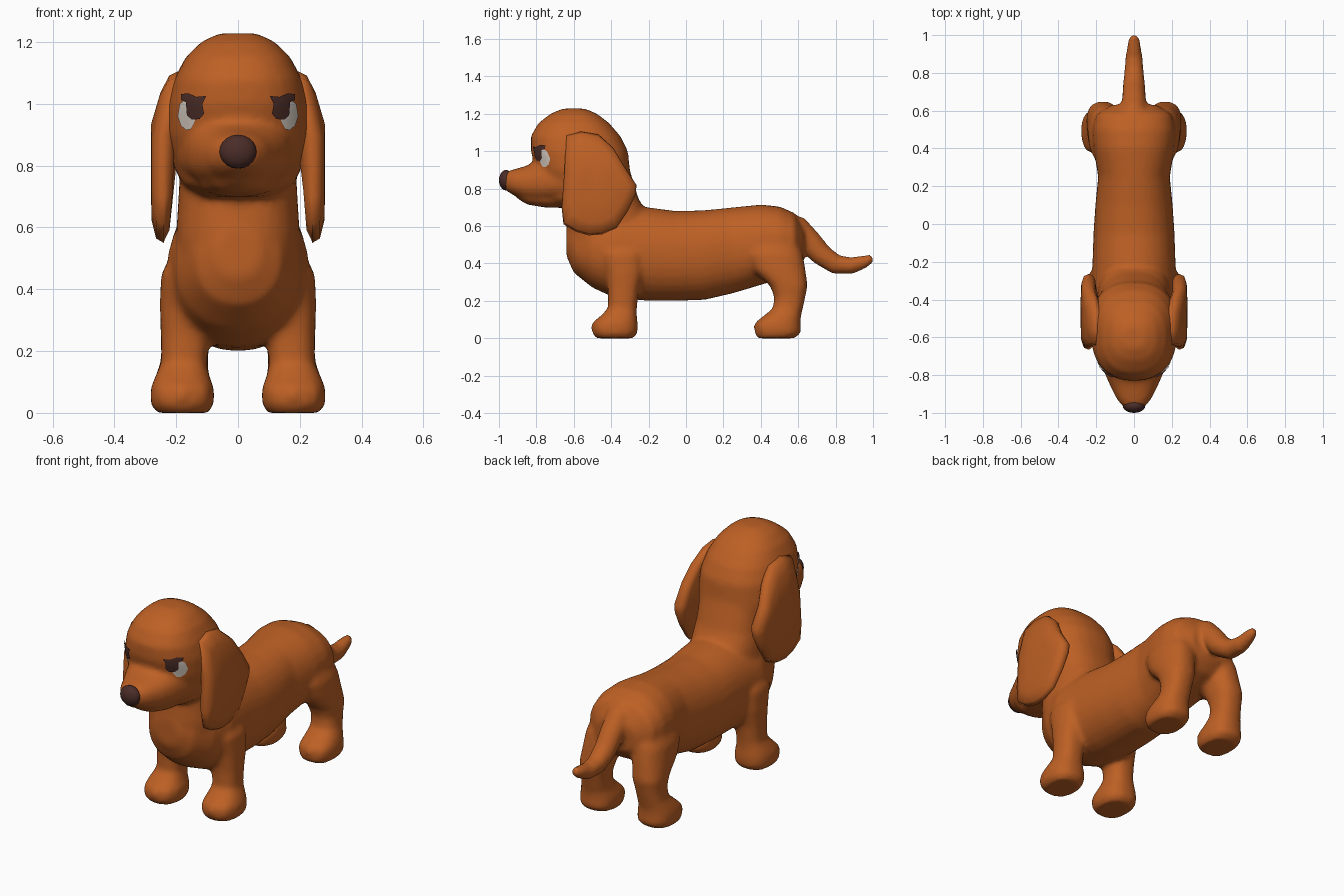
import bpy, bmesh, math
from mathutils import Vector, Matrix
from mathutils.bvhtree import BVHTree

cube = bpy.data.objects.get("Cube")
if cube:
    bpy.data.objects.remove(cube, do_unlink=True)


def material(name, colour):
    m = bpy.data.materials.new(name)
    m.use_nodes = True
    m.diffuse_color = (*colour, 1)
    bsdf = m.node_tree.nodes["Principled BSDF"]
    bsdf.inputs["Base Color"].default_value = (*colour, 1)
    bsdf.inputs["Roughness"].default_value = 0.8
    return m


COAT = material("chestnut coat", (0.51, 0.117, 0.018))
DARK = material("dark brown", (0.07, 0.026, 0.021))
WHITE = material("eye white", (0.70, 0.63, 0.56))


def finish(bm, name, mat):
    bmesh.ops.recalc_face_normals(bm, faces=bm.faces)
    for f in bm.faces:
        f.smooth = True
    me = bpy.data.meshes.new(name)
    bm.to_mesh(me)
    bm.free()
    me.materials.append(mat)
    ob = bpy.data.objects.new(name, me)
    bpy.context.collection.objects.link(ob)
    return ob


def bridge(bm, rings):
    """Skin a list of point rings and cap both ends."""
    rows = [[bm.verts.new(p) for p in ring] for ring in rings]
    n = len(rows[0])
    for a, b in zip(rows, rows[1:]):
        for i in range(n):
            j = (i + 1) % n
            bm.faces.new((a[i], a[j], b[j], b[i]))
    bm.faces.new(rows[0])
    bm.faces.new(rows[-1])


def loft(bm, stations, axis=None, side=1, power=2.4, n=28):
    """Stations are (x, y, z, half width, half depth); no axis follows the path."""
    centres = [Vector(s[:3]) for s in stations]
    rings = []
    for k, (c, s) in enumerate(zip(centres, stations)):
        d = Vector(axis) if axis else (
            centres[min(k + 1, len(centres) - 1)] - centres[max(k - 1, 0)]).normalized()
        v = d.cross(Vector((1, 0, 0)))
        ring = []
        for i in range(n):
            t = math.tau * i / n
            ct, st = math.cos(t), math.sin(t)
            u = math.copysign(abs(ct) ** (2 / power), ct) * s[3]
            w = math.copysign(abs(st) ** (2 / power), st) * s[4]
            p = c + Vector((u, 0, 0)) + v * w
            ring.append((p.x * side, p.y, p.z))
        rings.append(ring)
    bridge(bm, rings)


def ball(bm, centre, radii, seg=16):
    bmesh.ops.create_uvsphere(
        bm, u_segments=seg, v_segments=seg // 2, radius=1,
        matrix=Matrix.Translation(centre) @ Matrix.Diagonal((*radii, 1)))


skin = bmesh.new()
Y, Z = (0, 1, 0), (0, 0, 1)

# Torso: y, centre height, half width, half height
torso = [(-.64, .52, .07, .08), (-.60, .50, .14, .15), (-.50, .48, .20, .21),
         (-.38, .46, .23, .245), (-.20, .45, .22, .25), (-.05, .44, .215, .24),
         (.10, .445, .205, .24), (.25, .47, .19, .23), (.40, .50, .215, .215),
         (.50, .51, .22, .195), (.58, .51, .20, .16), (.63, .50, .12, .09)]
loft(skin, [(0, y, z, w, h) for y, z, w, h in torso], Y, power=2.2)

# Neck and skull: height, y, half width, half depth
neck = [(.48, -.45, .19, .18), (.58, -.42, .20, .22), (.66, -.42, .195, .215),
        (.75, -.44, .19, .185), (.90, -.47, .19, .17)]
skull = [(.70, -.55, .12, .16), (.74, -.54, .18, .22), (.80, -.52, .21, .24),
         (.90, -.55, .232, .25), (1.0, -.57, .228, .26), (1.08, -.59, .207, .24),
         (1.15, -.60, .17, .19), (1.20, -.60, .12, .125), (1.228, -.60, .06, .06)]
for part in (neck, skull):
    loft(skin, [(0, y, z, w, d) for z, y, w, d in part], Z)

# Muzzle and lower jaw
muzzle = [(-.65, .845, .20, .12), (-.78, .84, .16, .115), (-.86, .83, .125, .09),
          (-.93, .835, .09, .066), (-.97, .84, .055, .045)]
jaw = [(-.62, .755, .14, .06), (-.76, .75, .12, .05), (-.85, .755, .085, .04),
       (-.90, .77, .04, .025)]
for part in (muzzle, jaw):
    loft(skin, [(0, y, z, w, h) for y, z, w, h in part], Y)

# Legs: height, x, y, half width, half depth
front_leg = [(0, .18, -.38, .085, .10), (.03, .18, -.38, .103, .122),
             (.08, .18, -.378, .103, .12), (.12, .18, -.36, .087, .097),
             (.16, .175, -.34, .074, .077), (.25, .17, -.335, .08, .082),
             (.35, .167, -.33, .086, .10), (.45, .157, -.34, .092, .12),
             (.55, .13, -.36, .06, .10)]
hind_leg = [(0, .18, .48, .085, .10), (.03, .18, .492, .10, .125),
            (.08, .18, .492, .10, .12), (.12, .18, .515, .087, .10),
            (.16, .175, .545, .077, .08), (.22, .17, .555, .077, .083),
            (.28, .165, .55, .087, .10), (.36, .155, .50, .093, .14),
            (.45, .14, .47, .10, .155), (.55, .11, .47, .09, .12)]
for side in (1, -1):
    for leg, toe_y in ((front_leg, -.46), (hind_leg, .41)):
        loft(skin, [(x, y, z, w, d) for z, x, y, w, d in leg], Z, side)
        for dx in (-.058, 0, .058):
            ball(skin, (side * (.18 + dx), toe_y + abs(dx) * .4, .058),
                 (.033, .05, .05))

# Tail: y, height, radius
tail = [(.50, .61, .07), (.60, .585, .067), (.66, .52, .064), (.72, .45, .06),
        (.80, .395, .053), (.89, .388, .045), (.96, .412, .034), (1.0, .43, .022)]
loft(skin, [(0, y, z, r, r) for y, z, r in tail], power=2)

# Blend all coat parts into one soft body
body = finish(skin, "body", COAT)
remesh = body.modifiers.new("fuse", "REMESH")
remesh.mode = "VOXEL"
remesh.voxel_size = 0.014
remesh.use_smooth_shade = True
soften = body.modifiers.new("soften", "SMOOTH")
soften.factor = 0.5
soften.iterations = 8

# Ears: hanging flaps, outline in y and z, leaning in towards the top
outline = [(-.64, 1.085), (-.56, 1.105), (-.47, 1.09), (-.39, 1.02), (-.33, .92),
           (-.265, .82), (-.268, .77), (-.31, .68), (-.37, .59), (-.45, .555),
           (-.52, .55), (-.59, .57), (-.655, .61), (-.665, .70), (-.65, .90)]
for side, label in ((1, "left_ear"), (-1, "right_ear")):
    bm = bmesh.new()
    rings = []
    for x, scale in ((.205, .85), (.218, .96), (.24, 1), (.265, .95), (.279, .75), (.282, .4)):
        ring = []
        for y, z in outline:
            y, z = -.47 + (y + .47) * scale, .83 + (z - .83) * scale
            lean = .045 * max(0, (z - .93) / .17) - .02 * max(0, (.8 - z) / .25) * (x < .23)
            ring.append((side * (x - lean), y, z))
        rings.append(ring)
    bridge(bm, rings)
    finish(bm, label, COAT)

# Nose
bm = bmesh.new()
ball(bm, (0, -.962, .845), (.06, .038, .055), 20)
finish(bm, "nose", DARK)

# Eyes: thin patches laid on the face
bpy.context.view_layer.update()
face = BVHTree.FromObject(body, bpy.context.evaluated_depsgraph_get())


def patch(name, points, mat, lift, side):
    bm = bmesh.new()
    cx = sum(p[0] for p in points) / len(points)
    cz = sum(p[1] for p in points) / len(points)

    def place(x, z):
        hit, normal, _, _ = face.ray_cast(Vector((side * x, -2, z)), Vector(Y))
        if hit is None:
            hit, normal = Vector((side * x, -.72, z)), Vector((0, -1, 0))
        return bm.verts.new(hit + normal * lift)

    rows = [[place(cx + (x - cx) * k / 4, cz + (z - cz) * k / 4) for x, z in points]
            for k in range(1, 5)]
    n = len(points)
    bm.faces.new(rows[0])
    for a, b in zip(rows, rows[1:]):
        for i in range(n):
            j = (i + 1) % n
            bm.faces.new((a[i], a[j], b[j], b[i]))
    ob = finish(bm, name, mat)
    if sum((p.normal.y for p in ob.data.polygons)) > 0:
        ob.data.flip_normals()


white = [(.165, 1.015), (.185, 1.0), (.192, .96), (.182, .93), (.165, .915),
         (.15, .918), (.138, .94), (.135, .97), (.14, 1.0)]
iris = [(.10, 1.025), (.13, 1.022), (.155, 1.033), (.178, 1.03), (.178, 1.012),
        (.163, 1.005), (.16, .965), (.145, .95), (.12, .952), (.107, .97), (.112, 1.0)]
for side, label in ((1, "left"), (-1, "right")):
    patch(label + "_eye_white", white, WHITE, .004, side)
    patch(label + "_iris", iris, DARK, .008, side)
